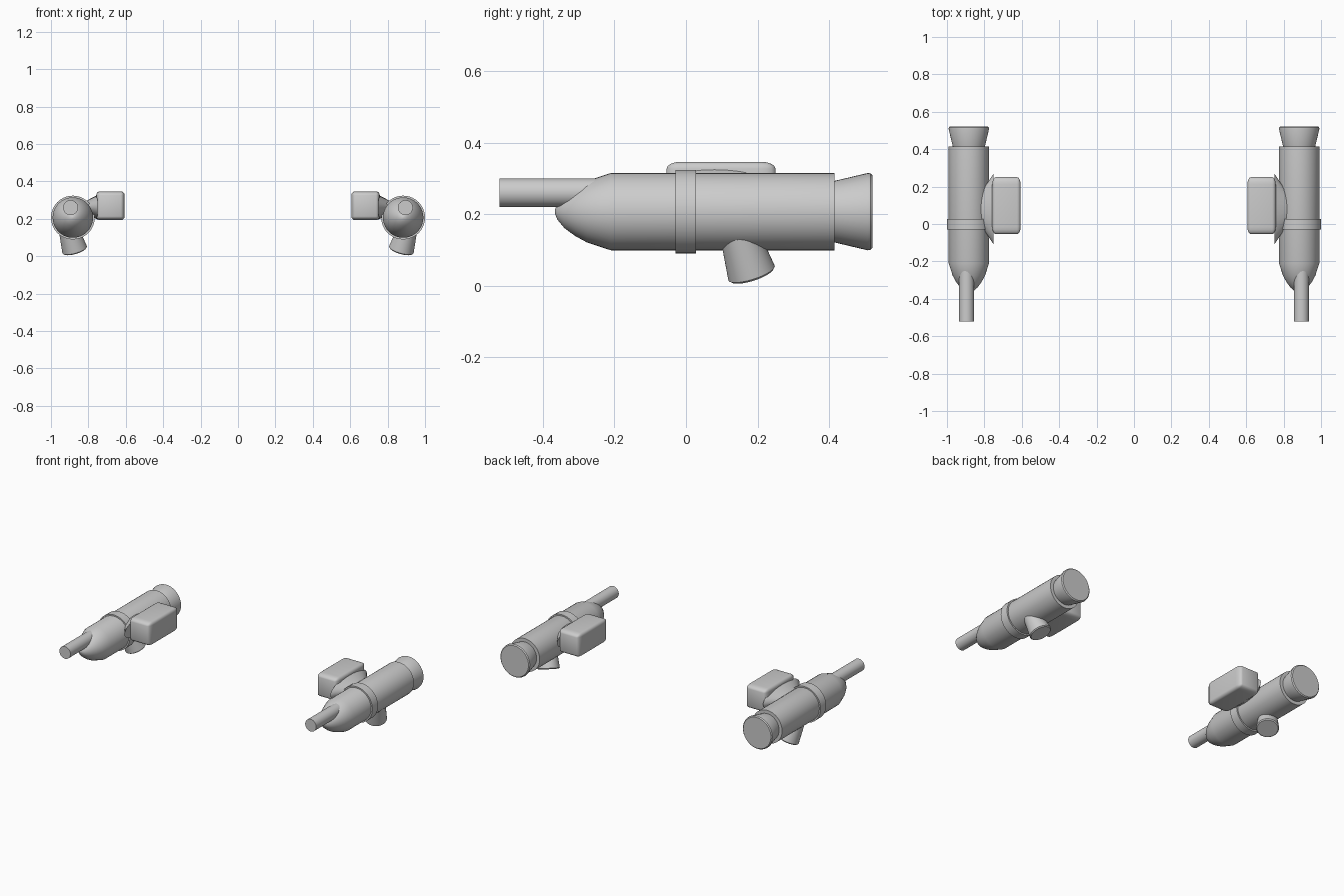
import bpy, bmesh, math
from mathutils import Vector, Matrix

cube = bpy.data.objects.get("Cube")
if cube:
    bpy.data.objects.remove(cube, do_unlink=True)

grey = bpy.data.materials.new("plain_grey")
grey.use_nodes = True
COLOUR = (0.6, 0.6, 0.6, 1)
grey.diffuse_color = COLOUR
grey.node_tree.nodes["Principled BSDF"].inputs["Base Color"].default_value = COLOUR


def finish(name, bm, matrix, side):
    """Place a mesh on the left (+x), or mirror it to the right."""
    bm.transform(Matrix.Diagonal((side, 1, 1, 1)) @ matrix)
    bmesh.ops.recalc_face_normals(bm, faces=bm.faces)
    mesh = bpy.data.meshes.new(name)
    bm.to_mesh(mesh)
    bm.free()
    mesh.materials.append(grey)
    obj = bpy.data.objects.new(name, mesh)
    bpy.context.collection.objects.link(obj)
    bpy.ops.object.select_all(action="DESELECT")
    obj.select_set(True)
    bpy.context.view_layer.objects.active = obj
    bpy.ops.object.shade_smooth_by_angle(angle=math.radians(32))


def lathe(name, profile, origin, axis, side, squash=1, sides=40):
    """Closed solid from (distance, radius) pairs along an axis."""
    bm = bmesh.new()
    rings = []
    for d, r in profile:
        rings.append([bm.verts.new((r * math.cos(a), squash * r * math.sin(a), d))
                      for a in (2 * math.pi * i / sides for i in range(sides))])
    for low, high in zip(rings, rings[1:]):
        for i in range(sides):
            j = (i + 1) % sides
            bm.faces.new((low[i], low[j], high[j], high[i]))
    bm.faces.new(rings[0])
    bm.faces.new(rings[-1])
    turn = Vector(axis).to_track_quat("Z", "Y").to_matrix().to_4x4()
    finish(name, bm, Matrix.Translation(origin) @ turn, side)


def rounded_box(name, centre, size, side):
    bm = bmesh.new()
    bmesh.ops.create_cube(bm, size=1)
    bmesh.ops.bevel(bm, geom=bm.edges[:], offset=0.13, segments=4,
                    profile=0.5, affect="EDGES")
    finish(name, bm, Matrix.Translation(centre) @ Matrix.Diagonal((*size, 1)), side)


X, Z = 0.883, 0.207
BACK = (0, 1, 0)
for label, side in (("left", 1), ("right", -1)):
    # Main tube with its rounded nose
    lathe(label + "_body", [(-0.367, 0.004), (-0.36, 0.022), (-0.34, 0.046),
                            (-0.31, 0.068), (-0.277, 0.086), (-0.21, 0.108),
                            (0.415, 0.108)], (X, 0, Z), BACK, side)
    # Raised band
    lathe(label + "_band", [(-0.03, 0.117), (0.028, 0.117)], (X, 0, Z), BACK, side)
    # Flared rear nozzle
    lathe(label + "_nozzle", [(0.4, 0.082), (0.415, 0.086), (0.508, 0.108),
                              (0.516, 0.107), (0.522, 0.101)], (X, 0, Z), BACK, side)
    # Front barrel
    lathe(label + "_barrel", [(-0.522, 0.04), (-0.15, 0.04)], (0.895, 0, 0.26), BACK, side)
    # Tilted grip below
    lathe(label + "_grip", [(0, 0.062), (0.006, 0.068), (0.09, 0.058), (0.2, 0.046)],
          (0.872, 0.185, 0.03), (0.29, -0.32, 1), side)
    # Flared bracket and inner box
    bm = bmesh.new()
    bmesh.ops.create_cone(bm, cap_ends=True, segments=32, radius1=0.19,
                          radius2=0.07, depth=0.08)
    shape = Matrix.Rotation(-math.pi / 2, 4, "Y") @ Matrix.Diagonal((0.35, 1, -1, 1))
    finish(label + "_bracket", bm, Matrix.Translation((0.79, 0.08, 0.262)) @ shape, side)
    rounded_box(label + "_side_box", (0.682, 0.098, 0.27), (0.152, 0.305, 0.153), side)
